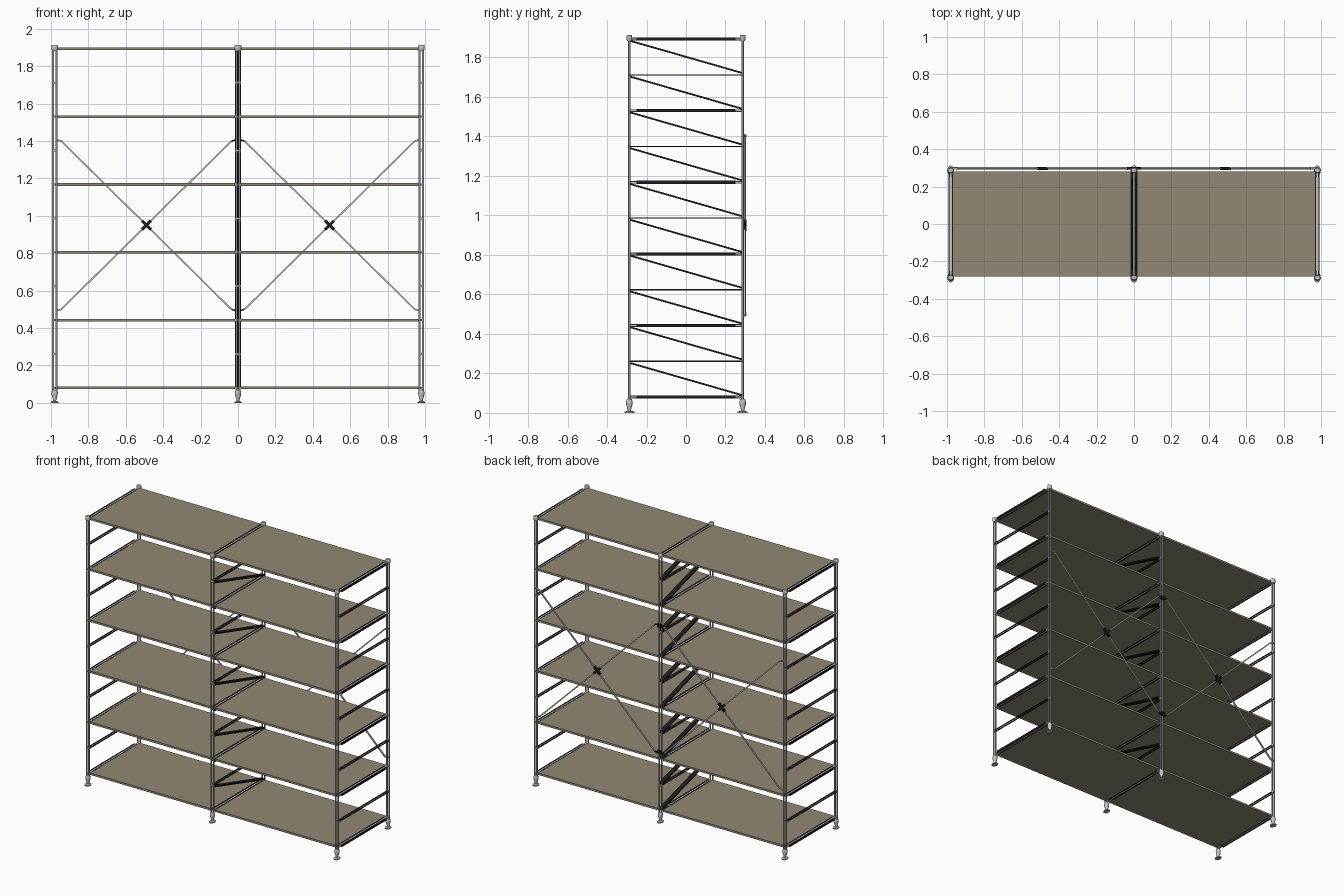
import bpy, bmesh, math
from mathutils import Vector

if "Cube" in bpy.data.objects:
    bpy.data.objects.remove(bpy.data.objects["Cube"])


def material(name, rgb):
    m = bpy.data.materials.new(name)
    m.diffuse_color = (*rgb, 1)
    m.use_nodes = True
    m.node_tree.nodes["Principled BSDF"].inputs["Base Color"].default_value = m.diffuse_color
    return m


TAUPE = material("taupe board", (0.285, 0.25, 0.178))
STEEL = material("grey steel", (0.45, 0.45, 0.46))
LIGHT = material("light grey plastic", (0.55, 0.55, 0.55))
BLACK = material("black plastic", (0.012, 0.012, 0.012))


def finish(name, bm, mat, smooth=False):
    bmesh.ops.recalc_face_normals(bm, faces=bm.faces[:])
    me = bpy.data.meshes.new(name)
    bm.to_mesh(me)
    bm.free()
    me.materials.append(mat)
    ob = bpy.data.objects.new(name, me)
    bpy.context.collection.objects.link(ob)
    if smooth:
        bpy.context.view_layer.objects.active = ob
        ob.select_set(True)
        bpy.ops.object.shade_smooth_by_angle(angle=math.radians(40))
        ob.select_set(False)
    return ob


def beam(name, a, b, w, h, mat, side):
    """Flat bar from a to b: width w along 'side', thickness h across it."""
    a, b, u = Vector(a), Vector(b), Vector(side).normalized()
    d = b - a
    n = d.cross(u).normalized()
    bm = bmesh.new()
    bmesh.ops.create_cube(bm, size=1)
    for v in bm.verts:
        v.co = (a + b) / 2 + d * v.co.x + u * (v.co.y * w) + n * (v.co.z * h)
    return finish(name, bm, mat)


def box(name, c, s, mat):
    half = Vector((s[0] / 2, 0, 0))
    return beam(name, Vector(c) - half, Vector(c) + half, s[1], s[2], mat, (0, 1, 0))


def lathe(name, x, y, profile, mat, sx=1.0, sy=1.0, n=16):
    """Solid of revolution about a vertical axis, profile = (radius, z)."""
    bm = bmesh.new()
    rings = [[bm.verts.new((x + r * sx * math.cos(2 * math.pi * i / n),
                            y + r * sy * math.sin(2 * math.pi * i / n), z))
              for i in range(n)] for r, z in profile]
    for lo, hi in zip(rings, rings[1:]):
        for i in range(n):
            j = (i + 1) % n
            bm.faces.new((lo[i], lo[j], hi[j], hi[i]))
    bm.faces.new(rings[0])
    bm.faces.new(rings[-1])
    return finish(name, bm, mat, True)


POST_X = (-0.98, 0.0, 0.98)
POST_Y = 0.287
SHELVES = [0.08 + 0.3626 * i for i in range(6)]
RUNGS = [z + 0.1813 for z in SHELVES[:-1]]

# shelf boards, two bays
for z in SHELVES:
    for s in (-1, 1):
        box("shelf_board", (s * 0.4925, 0, z), (0.955, 0.56, 0.014), TAUPE)

for x in POST_X:
    # twin-tube uprights with feet, caps and collars
    for y in (-POST_Y, POST_Y):
        for s in (-1, 1):
            lathe("post_tube", x + s * 0.009, y,
                  [(0.0055, 0.06), (0.0055, 1.9)], STEEL, n=12)
        lathe("post_cap", x, y, [(0.014, 1.882), (0.018, 1.892), (0.018, 1.91),
                                 (0.014, 1.914)], LIGHT, 1, 0.8)
        lathe("foot", x, y, [(0.008, 0.006), (0.008, 0.014), (0.016, 0.042),
                             (0.017, 0.058), (0.012, 0.07)], LIGHT)
        lathe("foot_pad", x, y, [(0.019, 0), (0.019, 0.006), (0.009, 0.01)],
              STEEL, 1, 1.35)
        for z in RUNGS:
            lathe("rung_collar", x, y, [(0.015, z - 0.005), (0.015, z + 0.005)],
                  STEEL, 1, 0.45)
    # shelf-level rails: steel core between black strips
    for z in SHELVES:
        box("rail_core", (x, 0, z), (0.013, 0.56, 0.01), LIGHT)
        for s in (-1, 1):
            box("rail_strip", (x + s * 0.010, 0, z), (0.006, 0.5, 0.016), BLACK)
    # intermediate twin rungs
    for z in RUNGS:
        for s in (-1, 1):
            box("rung", (x + s * 0.008, 0, z), (0.006, 0.56, 0.006), BLACK)

# diagonal struts in the middle frame
for i in range(10):
    top = SHELVES[-1] - 0.1813 * i - 0.009
    beam("diagonal_strut", (0, -0.282, top), (0, 0.282, top - 0.162),
         0.03, 0.009, BLACK, (1, 0, 0))

# rear cross braces
BY, ZMID = 0.298, 0.95
for s in (-1, 1):
    cx = s * 0.49
    for d in (-1, 1):
        for e in (-1, 1):
            side = e * d
            start = Vector((cx + e * 0.024, BY + d * 0.002, ZMID + side * 0.024))
            end = Vector((cx + e * 0.455, BY + d * 0.002, ZMID + side * 0.45))
            beam("cross_brace", start, end, 0.009, 0.008, LIGHT, (0, 1, 0))
            # end hook joining the brace to its post, black on the middle post
            px = cx + e * 0.483
            hook = BLACK if abs(px) < 0.1 else LIGHT
            beam("brace_hook", end, (px, BY, end.z + side * 0.008),
                 0.012, 0.008, hook, (0, 1, 0))
            if hook is BLACK:
                box("brace_bracket", (0, BY, end.z), (0.032, 0.012, 0.026), BLACK)
        beam("brace_center_clip", (cx - 0.024, BY, ZMID - d * 0.024),
             (cx + 0.024, BY, ZMID + d * 0.024), 0.016, 0.016, BLACK, (0, 1, 0))
